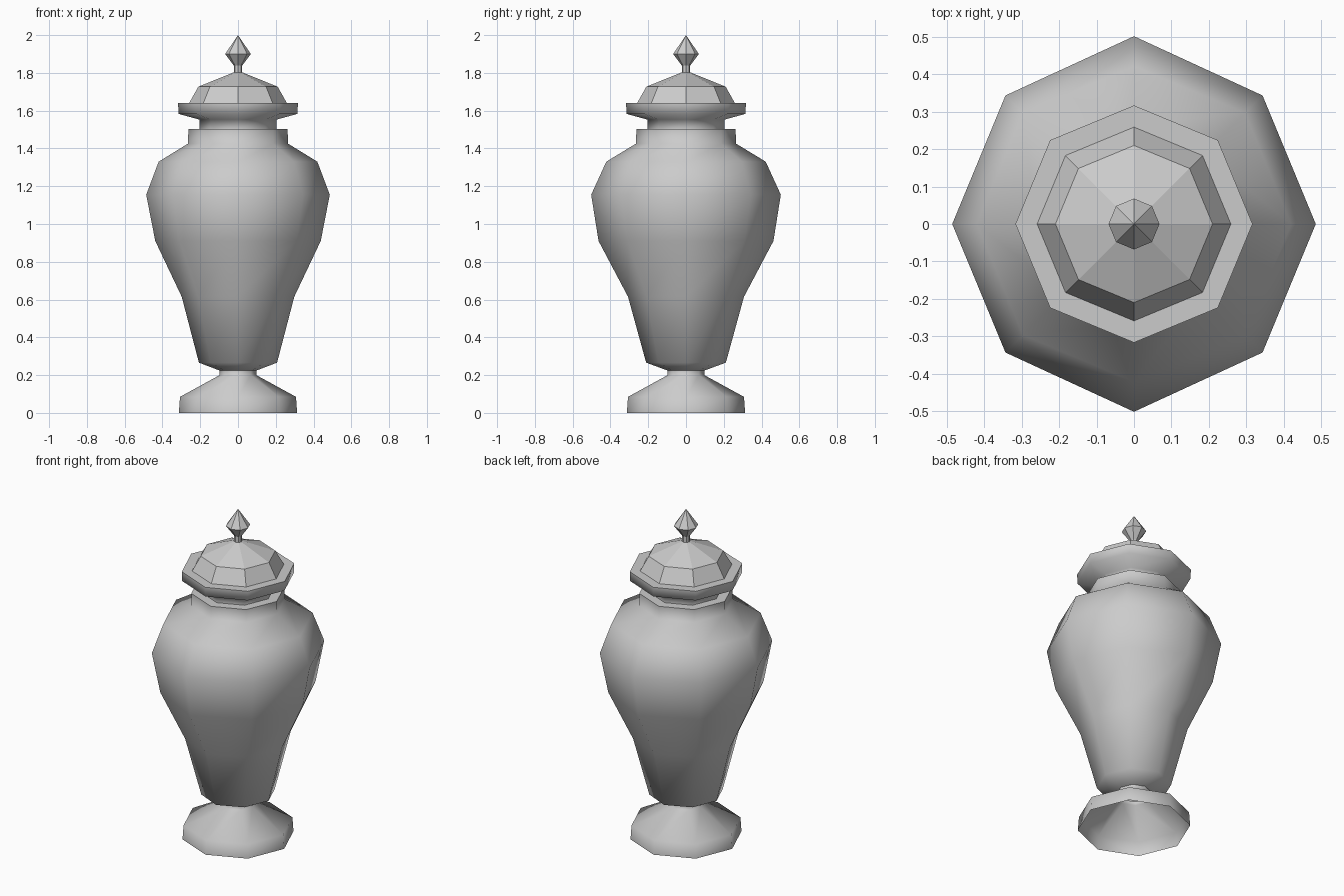
import bpy, math

if "Cube" in bpy.data.objects:
    bpy.data.objects.remove(bpy.data.objects["Cube"])

SIDES = 8


def lathe(name, profile, smooth=0):
    """Eight-sided shell from (radius, z[, front/back radius]) points, bottom to top."""
    verts, rings, faces = [], [], []
    for r, z, *ry in profile:
        start = len(verts)
        if r == 0:
            verts.append((0, 0, z))
            rings.append([start] * SIDES)
            continue
        for i in range(SIDES):
            a = 2 * math.pi * i / SIDES
            rad = ry[0] if ry and i in (2, 6) else r
            verts.append((rad * math.cos(a), rad * math.sin(a), z))
        rings.append(list(range(start, start + SIDES)))
    for lo, hi in zip(rings, rings[1:]):
        for i in range(SIDES):
            j = (i + 1) % SIDES
            quad = [lo[i], lo[j], hi[j], hi[i]]
            faces.append(list(dict.fromkeys(quad)))
    mesh = bpy.data.meshes.new(name)
    mesh.from_pydata(verts, [], faces)
    mesh.update()
    obj = bpy.data.objects.new(name, mesh)
    bpy.context.collection.objects.link(obj)
    if smooth:
        bpy.ops.object.select_all(action='DESELECT')
        obj.select_set(True)
        bpy.context.view_layer.objects.active = obj
        bpy.ops.object.shade_smooth_by_angle(angle=math.radians(smooth))
    return obj


# Hollow foot, open underneath, with short stem
lathe("foot", [(0.313, 0), (0.307, 0.085), (0.097, 0.20), (0.097, 0.224)], 70)

# Vase body, slightly deeper than wide, with neck and flat lip
lathe("body", [
    (0.097, 0.224), (0.207, 0.266, 0.211), (0.298, 0.615, 0.307),
    (0.438, 0.91, 0.463), (0.486, 1.155, 0.502), (0.420, 1.33, 0.422),
    (0.264, 1.426), (0.263, 1.503), (0.20, 1.503)], 70)

# Lid collar and flared rim
lathe("lid_rim", [
    (0.205, 1.503), (0.205, 1.553), (0.315, 1.583),
    (0.317, 1.64), (0.259, 1.64)], 80)

# Faceted lid dome
lathe("lid_dome", [(0.259, 1.64), (0.210, 1.727), (0, 1.812)])

# Finial: short stem and pointed bud
lathe("finial", [(0.022, 1.80), (0.022, 1.838), (0.068, 1.90), (0, 2.0)])
